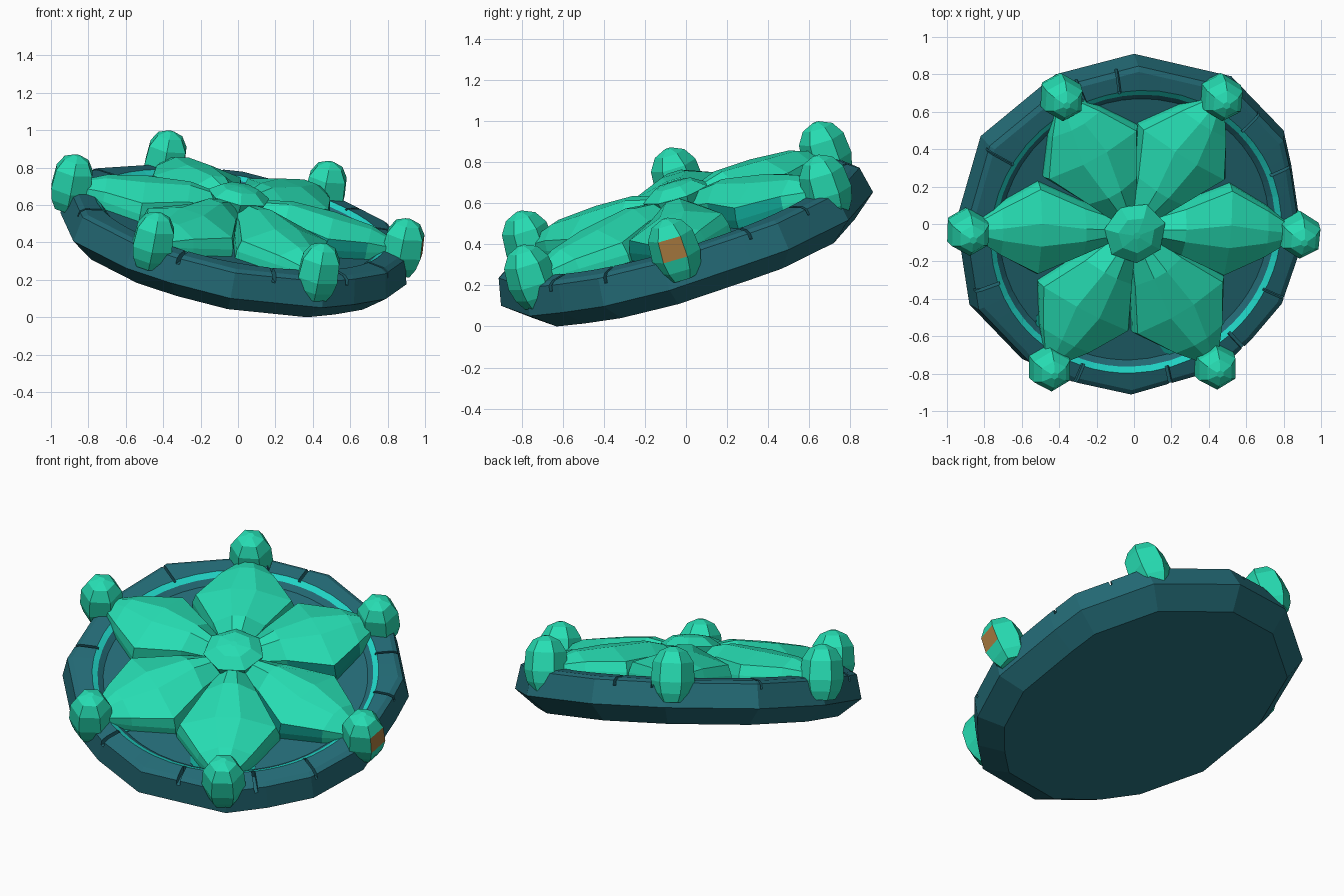
import bpy, bmesh, math, random
from mathutils import Vector

random.seed(4)
if "Cube" in bpy.data.objects:
    bpy.data.objects.remove(bpy.data.objects["Cube"], do_unlink=True)


def material(name, rgb):
    m = bpy.data.materials.new(name)
    m.use_nodes = True
    m.diffuse_color = (*rgb, 1)
    m.node_tree.nodes["Principled BSDF"].inputs["Base Color"].default_value = (*rgb, 1)
    return m


GEM = material("bright green crystal", (0.02, 0.73, 0.455))
STONE = material("dark teal stone", (0.017, 0.145, 0.18))
GLOW = material("cyan glow", (0.015, 0.68, 0.58))
STAIN = material("deep teal stain", (0.005, 0.35, 0.28))
RUST = material("orange rust", (0.4, 0.2, 0.05))

# Tilted frame: local z runs along the disc axis
NORMAL = Vector((0.179, -0.291, 0.94)).normalized()
ORIGIN = Vector((-0.04, 0.05, 0.29))
TILT = NORMAL.to_track_quat('Z', 'Y')
TILT = Vector((0, 0, 1)).rotation_difference(NORMAL)


def local(x, y, w=0):
    """Local point at height w on the axis that lies above world x, y."""
    dx, dy = x - ORIGIN.x, y - ORIGIN.y
    dz = (w - NORMAL.x * dx - NORMAL.y * dy) / NORMAL.z
    return TILT.inverted() @ Vector((dx, dy, dz))


def loft(name, rings, mats, pick=None, closed=True):
    """Skin a list of equal closed rings, cap both ends, place in the tilted frame."""
    bm = bmesh.new()
    loops = [[bm.verts.new(p) for p in ring] for ring in rings]
    n = len(loops[0])
    for i, (a, b) in enumerate(zip(loops, loops[1:])):
        for j in range(n):
            k = (j + 1) % n
            f = bm.faces.new((a[j], a[k], b[k], b[j]))
            f.material_index = pick(i, j) if pick else 0
    bm.faces.new(loops[0][::-1])
    bm.faces.new(loops[-1])
    bmesh.ops.recalc_face_normals(bm, faces=bm.faces)
    me = bpy.data.meshes.new(name)
    bm.to_mesh(me)
    bm.free()
    for m in mats:
        me.materials.append(m)
    ob = bpy.data.objects.new(name, me)
    ob.location = ORIGIN
    ob.rotation_mode = 'QUATERNION'
    ob.rotation_quaternion = TILT
    bpy.context.collection.objects.link(ob)
    return ob


def polar(r, a, w, c=Vector((0, 0, 0))):
    return Vector((c.x + r * math.cos(a), c.y + r * math.sin(a), w))


# Stone disc: rough polygon outline, bevelled underside, sunken round floor
corners = [(0.9, -0.08), (0.84, 0.32), (0.8, 0.5), (0.52, 0.79), (0, 0.91), (-0.42, 0.8),
           (-0.82, 0.47), (-0.95, 0.02), (-0.88, -0.43), (-0.6, -0.72), (-0.36, -0.83),
           (-0.04, -0.9), (0.45, -0.76), (0.62, -0.6), (0.79, -0.4)]
flat = [local(x, y, 0.1) for x, y in corners]
outline = [p.lerp(q, t / 4) for p, q in zip(flat, flat[1:] + flat[:1]) for t in range(4)]
MID = local(0.01, -0.04, 0.25)


def outer(s, w):
    return [Vector((p.x * s, p.y * s, w)) for p in outline]


def inner(r, w):
    return [polar(r, math.atan2(p.y - MID.y, p.x - MID.x), w, MID) for p in outline]


disc = loft("stone_disc",
            [outer(0.87, 0), outer(1, 0.1), outer(0.97, 0.235), outer(0.94, 0.25),
             inner(0.79, 0.255), inner(0.76, 0.235), inner(0.73, 0.21)],
            [STONE, GLOW], lambda i, j: 1 if i == 4 else 0)

# Cracks between the rim stones
bm = bmesh.new()
for deg in (22, 44, 98, 112, 150, 200, 250, 284, 312, 334):
    a = math.radians(deg)
    width = random.uniform(0.012, 0.022)
    geo = bmesh.ops.create_cube(bm, size=1)["verts"]
    for v in geo:
        p = Vector((v.co.x * 0.24 + 0.9, v.co.y * width, v.co.z * 0.12 + 0.265))
        v.co = Vector((MID.x + p.x * math.cos(a) - p.y * math.sin(a),
                       MID.y + p.x * math.sin(a) + p.y * math.cos(a), p.z))
me = bpy.data.meshes.new("crack_cutter")
bm.to_mesh(me)
bm.free()
me.materials.append(STONE)
cutter = bpy.data.objects.new("crack_cutter", me)
cutter.location, cutter.rotation_mode = ORIGIN, 'QUATERNION'
cutter.rotation_quaternion = TILT
cutter.hide_render = True
bpy.context.collection.objects.link(cutter)
mod = disc.modifiers.new("cracks", 'BOOLEAN')
mod.operation, mod.object, mod.solver = 'DIFFERENCE', cutter, 'EXACT'
bpy.context.view_layer.objects.active = disc
bpy.ops.object.modifier_apply(modifier="cracks")
bpy.data.objects.remove(cutter, do_unlink=True)

# Petals: kite outlines with a raised ridge, one towards each knob
HUB = local(0.01, -0.055, 0.4)
knobs = {"back_right": (-0.385, 0.675), "back_left": (0.47, 0.675), "left": (0.885, -0.06),
         "front_left": (0.435, -0.76), "front_right": (-0.45, -0.77), "right": (-0.885, -0.045)}
stations = [(0.08, 0.06, 0.31, 0.36), (0.3, 0.15, 0.33, 0.395), (0.57, 0.275, 0.31, 0.375),
            (0.8, 0.15, 0.3, 0.35), (0.92, 0.07, 0.28, 0.31)]
for place, (x, y) in knobs.items():
    end = local(x, y, 0.29)
    axis = Vector((end.x - HUB.x, end.y - HUB.y, 0))
    side = Vector((-axis.y, axis.x, 0)).normalized()
    base = Vector((HUB.x, HUB.y, 0))
    wide = 0.92 if place in ("left", "right") else 1.04
    rings = []
    for t, h, edge, ridge in stations:
        c, h = base + axis * t, h * wide
        section = [(-h, 0.19), (-h, 0.25), (-h * 0.93, edge), (-h * 0.25, ridge),
                   (h * 0.25, ridge), (h * 0.93, edge), (h, 0.25), (h, 0.19)]
        rings.append([c + side * u + Vector((0, 0, w)) for u, w in section])
    stained = place in ("left", "back_left")
    loft("petal_" + place, rings, [GEM, STAIN],
         lambda i, j: 1 if stained and i in (1, 2) and j in (0, 1) else 0)

    # Stain patches on the floor around the front petal tips
    if place.startswith("front"):
        spot = base + axis * 0.72
        patch = [polar(random.uniform(0.15, 0.22), k * math.tau / 11, 0, spot) for k in range(11)]
        loft("floor_stain_" + place, [[p + Vector((0, 0, w)) for p in patch]
                                      for w in (0.207, 0.214)], [STAIN])

    # Knob: faceted six-sided stud with a domed top
    turn = math.atan2(axis.y, axis.x) + math.pi / 6
    profile = [(0.075, 0.13), (0.105, 0.18), (0.122, 0.245), (0.113, 0.35), (0.075, 0.41),
               (0.02, 0.435)]
    loft("knob_" + place,
         [[polar(r, turn + k * math.pi / 3, w, end) for k in range(6)] for r, w in profile],
         [GEM, RUST], lambda i, j: 1 if place == "left" and i == 2 and j == 5 else 0)

# Central hub: low faceted dome
loft("hub", [[polar(r, k * math.tau / 7 + 0.3, w, HUB) for k in range(7)]
             for r, w in ((0.13, 0.28), (0.17, 0.375), (0.1, 0.42), (0.02, 0.43))], [GEM])

# Rest the model on the ground
bpy.context.view_layer.update()
parts = [o for o in bpy.context.scene.objects if o.type == 'MESH']
low = min((o.matrix_world @ v.co).z for o in parts for v in o.data.vertices)
for o in parts:
    o.location.z -= low
